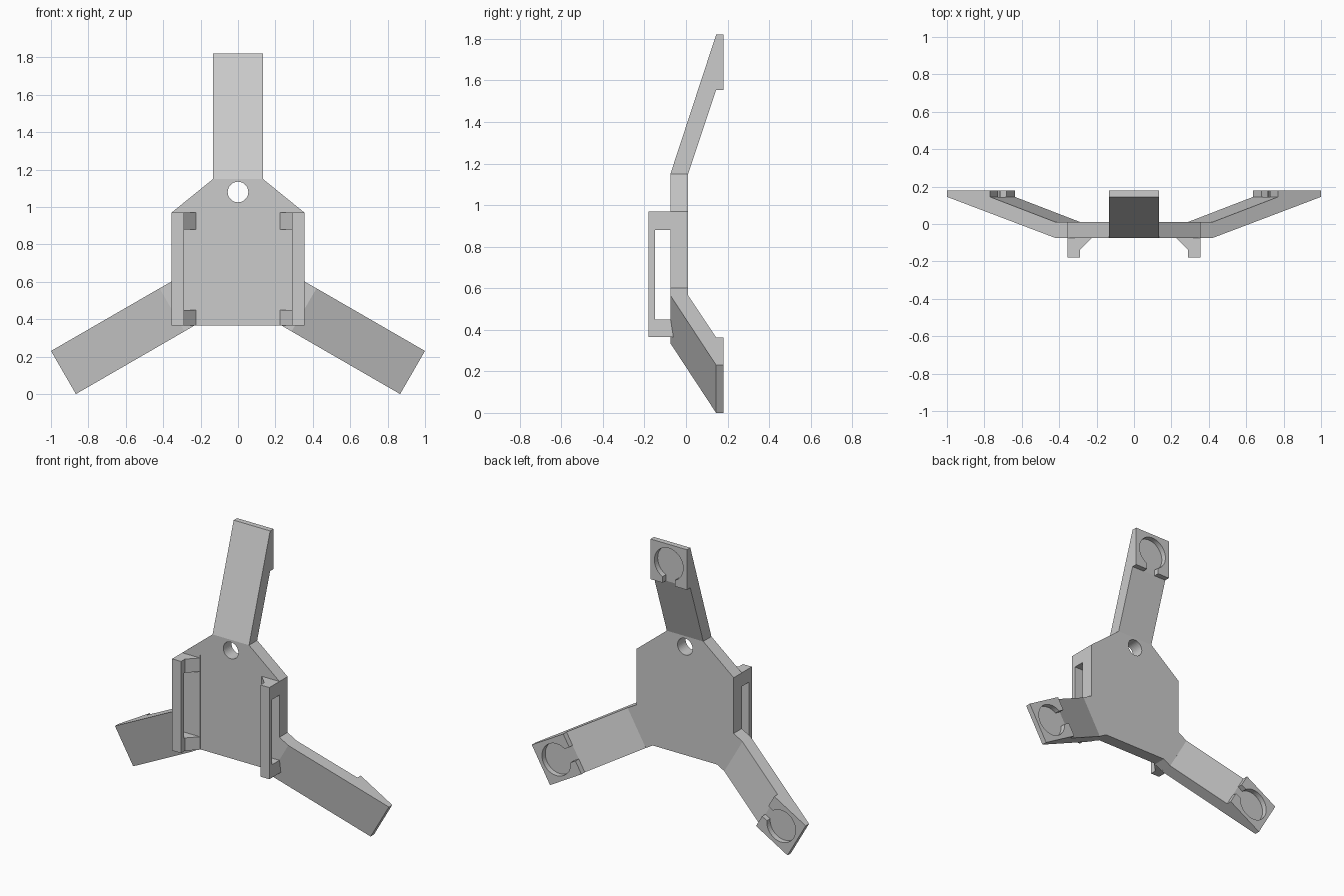
import bpy, bmesh
from math import radians, sin, cos, asin, pi
from mathutils import Vector, Matrix

if "Cube" in bpy.data.objects:
    bpy.data.objects.remove(bpy.data.objects["Cube"])


def prism(name, pts, sweep):
    """Solid made by sweeping a planar outline along a vector."""
    bm = bmesh.new()
    face = bm.faces.new([bm.verts.new(p) for p in pts])
    ext = bmesh.ops.extrude_face_region(bm, geom=[face])
    moved = [v for v in ext["geom"] if isinstance(v, bmesh.types.BMVert)]
    bmesh.ops.translate(bm, verts=moved, vec=Vector(sweep))
    bmesh.ops.recalc_face_normals(bm, faces=bm.faces)
    me = bpy.data.meshes.new(name)
    bm.to_mesh(me)
    bm.free()
    ob = bpy.data.objects.new(name, me)
    bpy.context.collection.objects.link(ob)
    return ob


def box(name, lo, hi):
    x0, y0, z0 = lo
    x1, y1, z1 = hi
    return prism(name, [(x0, y0, z0), (x1, y0, z0), (x1, y1, z0), (x0, y1, z0)],
                 (0, 0, z1 - z0))


def cut(ob, cutter):
    """Subtract the cutter and remove it."""
    mod = ob.modifiers.new("cut", 'BOOLEAN')
    mod.operation, mod.solver, mod.object = 'DIFFERENCE', 'EXACT', cutter
    bpy.context.view_layer.objects.active = ob
    bpy.ops.object.modifier_apply(modifier=mod.name)
    bpy.data.objects.remove(cutter)


FRONT, BACK = -0.075, 0.01      # body plate
PAD, REAR = 0.145, 0.18         # pad floor and rear face
HALF, LENGTH, INNER = 0.133, 0.67, 0.405

# Body plate with arm stubs
half = [(HALF, 1.15), (0.355, 0.97), (0.355, 0.602), (0.4195, 0.565),
        (0.2865, 0.335), (0.235, 0.365)]
outline = half + [(-x, z) for x, z in reversed(half)]
body = prism("body_plate", [(x, FRONT, z) for x, z in outline], (0, BACK - FRONT, 0))

# Round hole and shallow front recess
ring = [(0.055 * cos(2 * pi * i / 40), -0.3, 1.08 + 0.055 * sin(2 * pi * i / 40))
        for i in range(40)]
cut(body, prism("hole_cutter", ring, (0, 0.6, 0)))
cut(body, box("recess_cutter", (-0.225, -0.2, 0.2), (0.225, FRONT + 0.005, 0.99)))

# Hooked side rails with a long window
for side, label in ((1, "right"), (-1, "left")):
    prof = [(0.355, -0.03), (0.355, -0.18), (0.29, -0.18), (0.29, -0.14),
            (0.225, FRONT), (0.225, -0.03)]
    rail = prism("rail_" + label, [(side * x, y, 0.365) for x, y in prof], (0, 0, 0.605))
    a, b = sorted((side * 0.2, side * 0.4))
    cut(rail, box("window_cutter", (a, -0.15, 0.45), (b, 0, 0.88)))

# Three bent arms with keyhole pockets in their rear pads
arms = (("top", (0, 0, 1.15), 0), ("right", (0.353, 0, 0.45), 120),
        ("left", (-0.353, 0, 0.45), -120))
for label, pos, angle in arms:
    prof = [(FRONT, 0), (PAD, LENGTH), (REAR, LENGTH), (REAR, INNER), (PAD, INNER), (BACK, 0)]
    arm = prism("arm_" + label, [(-HALF, y, s) for y, s in prof], (2 * HALF, 0, 0))
    r, gap, centre = 0.105, 0.045, 0.54
    t = asin(gap / r)
    start, span = -pi / 2 + t, 2 * pi - 2 * t
    key = [(r * cos(start + span * i / 40), PAD, centre + r * sin(start + span * i / 40))
           for i in range(41)]
    key += [(-gap, PAD, INNER - 0.05), (gap, PAD, INNER - 0.05)]
    cut(arm, prism("keyhole_cutter", key, (0, 0.1, 0)))
    arm.data.transform(Matrix.Translation(pos) @ Matrix.Rotation(radians(angle), 4, 'Y'))
